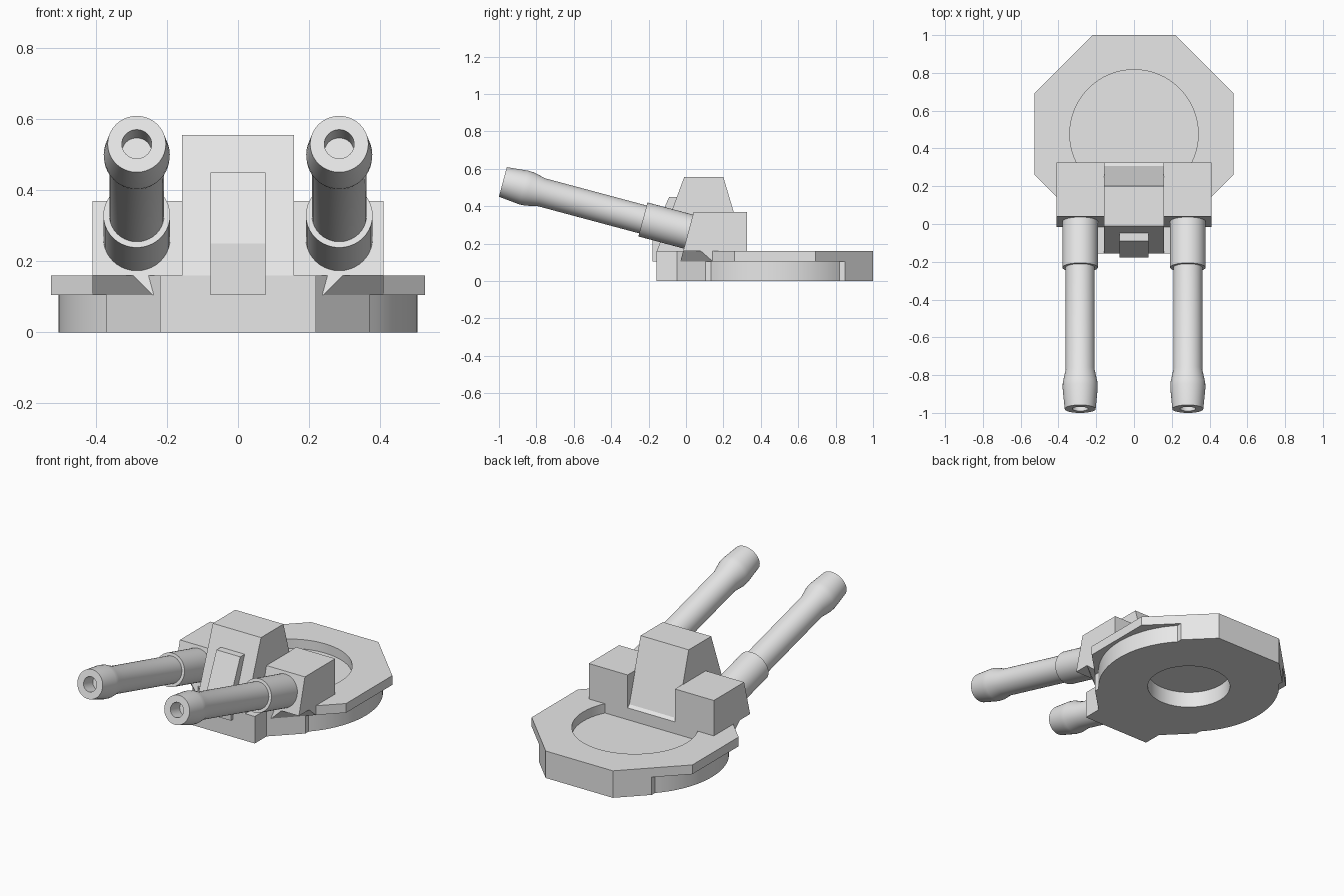
import bpy, bmesh, math
from mathutils import Matrix, Vector

cube = bpy.data.objects.get("Cube")
if cube:
    bpy.data.objects.remove(cube, do_unlink=True)

gray = bpy.data.materials.new("plain_gray")
gray.use_nodes = True
gray.diffuse_color = (0.8, 0.8, 0.8, 1)
gray.node_tree.nodes["Principled BSDF"].inputs["Base Color"].default_value = (0.8, 0.8, 0.8, 1)


def finish(name, bm, smooth=True):
    bmesh.ops.recalc_face_normals(bm, faces=bm.faces)
    mesh = bpy.data.meshes.new(name)
    bm.to_mesh(mesh)
    bm.free()
    obj = bpy.data.objects.new(name, mesh)
    bpy.context.collection.objects.link(obj)
    mesh.materials.append(gray)
    if smooth:
        bpy.ops.object.select_all(action='DESELECT')
        obj.select_set(True)
        bpy.context.view_layer.objects.active = obj
        bpy.ops.object.shade_smooth_by_angle(angle=math.radians(25))
    return obj


def loft(name, lower, upper, smooth=False):
    """Closed solid between two rings of matching points."""
    bm = bmesh.new()
    a = [bm.verts.new(p) for p in lower]
    b = [bm.verts.new(p) for p in upper]
    bm.faces.new(a)
    bm.faces.new(b)
    n = len(a)
    for i in range(n):
        j = (i + 1) % n
        bm.faces.new((a[i], a[j], b[j], b[i]))
    return finish(name, bm, smooth)


def slab(name, half, z0, z1, smooth=False):
    """Vertical extrusion of an outline mirrored in x."""
    ring = half + [(-x, y) for x, y in reversed(half)]
    return loft(name, [(x, y, z0) for x, y in ring], [(x, y, z1) for x, y in ring], smooth)


def side_profile(name, profile, half_width):
    """Extrude a y-z profile across x."""
    return loft(name, [(-half_width, y, z) for y, z in profile],
                [(half_width, y, z) for y, z in profile])


def cut_round(obj, radius, z0, z1):
    """Cut a vertical round pocket and discard the cutter."""
    bpy.ops.mesh.primitive_cylinder_add(vertices=64, radius=radius, depth=z1 - z0,
                                        location=(0, CENTER_Y, (z0 + z1) / 2))
    cutter = bpy.context.object
    cutter.hide_render = True
    bpy.context.view_layer.objects.active = obj
    mod = obj.modifiers.new("pocket", 'BOOLEAN')
    mod.operation = 'DIFFERENCE'
    mod.solver = 'EXACT'
    mod.object = cutter
    bpy.ops.object.modifier_apply(modifier=mod.name)
    bpy.data.objects.remove(cutter, do_unlink=True)
    bpy.ops.object.select_all(action='DESELECT')
    obj.select_set(True)
    bpy.ops.object.shade_smooth_by_angle(angle=math.radians(25))


CENTER_Y = 0.477
DECK, TOP = 0.105, 0.16

# Lower base: angular front and back, round sides, pocket underneath
R = 0.505
a = math.acos(0.37 / R)
arc = [(R * math.cos(t), CENTER_Y + R * math.sin(t))
       for t in [-a + 2 * a * i / 24 for i in range(25)]]
lower = slab("lower_base", [(0.22, -0.157), (0.22, -0.047), (0.37, 0.103)] + arc
             + [(0.37, 0.85), (0.22, 1.0)], 0, DECK)
cut_round(lower, 0.23, -0.1, 0.095)

# Upper plate: octagon with a front tongue and a round recess
plate = slab("upper_plate", [(0.22, -0.157), (0.22, -0.047), (0.527, 0.26),
                             (0.527, 0.693), (0.22, 1.0)], DECK, TOP)
cut_round(plate, 0.34, 0.05, 0.3)

# Central housing and its front panel
side_profile("housing", [(-0.156, DECK), (-0.156, TOP), (-0.01, 0.555), (0.2, 0.555),
                         (0.308, 0.19), (0.325, 0.175), (0.325, DECK)], 0.158)
side_profile("front_panel", [(-0.178, DECK), (-0.178, 0.25), (-0.09, 0.45),
                             (-0.03, 0.45), (-0.14, DECK)], 0.078)


def barrel(name, x):
    """Hollow barrel, revolved from a distance-radius profile."""
    profile = [(0.09, 0), (0.09, 0.042), (0, 0.042), (0, 0.082), (0.115, 0.093),
               (0.145, 0.092), (0.215, 0.077), (0.775, 0.077), (0.775, 0.094),
               (1.09, 0.094), (1.09, 0)]
    bm = bmesh.new()
    verts = [bm.verts.new((r, 0, d)) for d, r in profile]
    edges = [bm.edges.new(pair) for pair in zip(verts, verts[1:])]
    bmesh.ops.spin(bm, geom=verts + edges, cent=(0, 0, 0), axis=(0, 0, 1),
                   angle=math.tau, steps=40, use_merge=True)
    bmesh.ops.remove_doubles(bm, verts=bm.verts, dist=1e-5)
    place = Matrix.Translation((x, -0.979, 0.53)) @ Matrix.Rotation(math.radians(-105), 4, 'X')
    bmesh.ops.transform(bm, matrix=place, verts=bm.verts)
    return finish(name, bm)


# Barrel mounts with cut-back lower corners, and barrels, on both sides
for side, s in (("left", 1), ("right", -1)):
    def rect(front, z):
        return [(s * x, y, z) for x, y in
                ((0.155, front), (0.41, front), (0.41, 0.325), (0.155, 0.325))]
    loft(side + "_mount", rect(-0.015, TOP), rect(0.041, 0.37))

    low = [(0.155, -0.03), (0.24, -0.03), (0.41, 0.143), (0.41, 0.325), (0.155, 0.325)]
    high = [(0.155, -0.015), (0.295, -0.015), (0.41, 0.08), (0.41, 0.325), (0.155, 0.325)]
    loft(side + "_mount_foot", [(s * x, y, DECK) for x, y in low],
         [(s * x, y, TOP) for x, y in high])
    barrel(side + "_barrel", s * 0.285)
